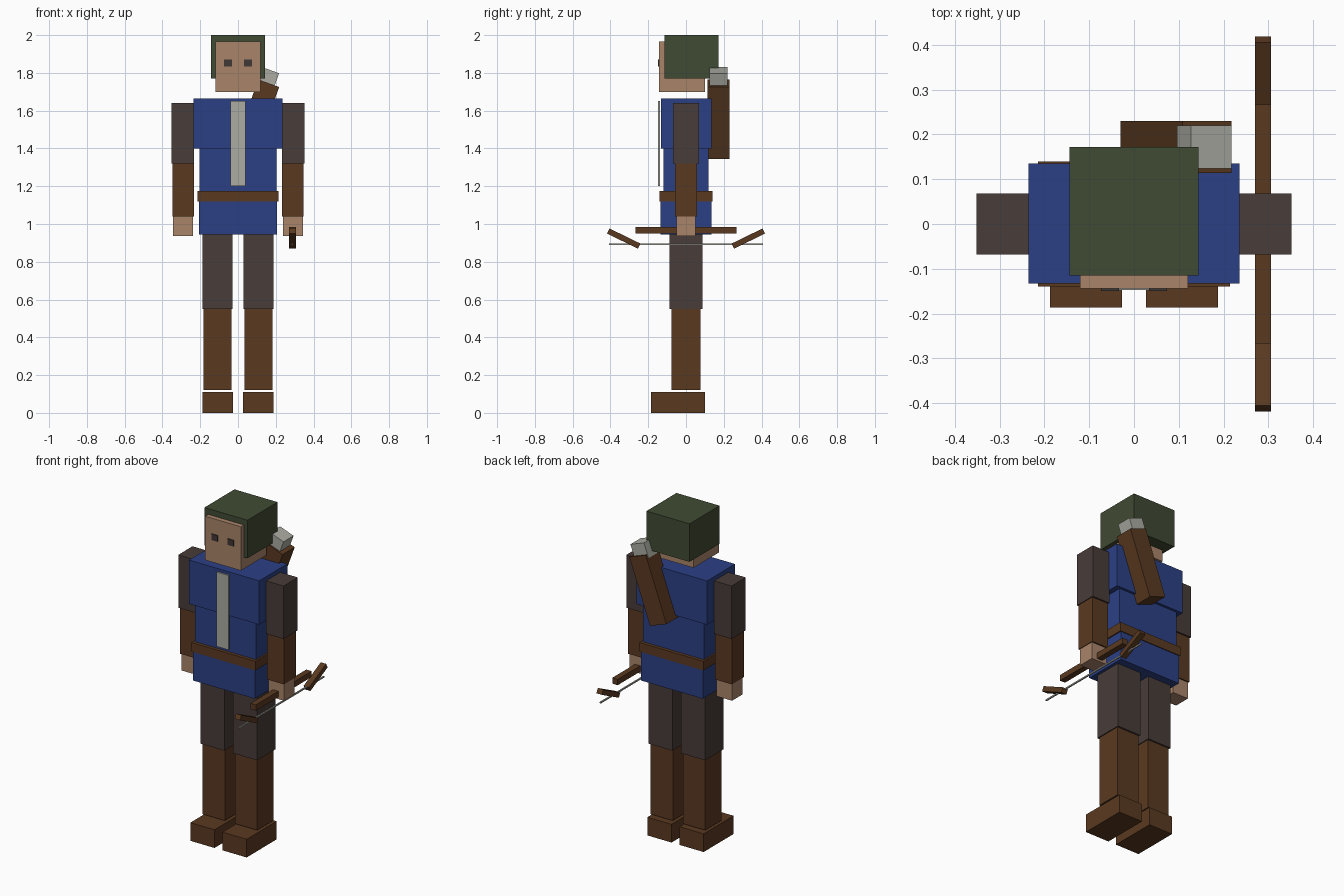
import bpy
from math import radians
from mathutils import Matrix

cube = bpy.data.objects.get("Cube")
if cube:
    bpy.data.objects.remove(cube, do_unlink=True)


def material(name, r, g, b):
    """Flat material from 0-255 display colour, converted to linear."""
    lin = [((c / 255 + 0.055) / 1.055) ** 2.4 for c in (r, g, b)] + [1.0]
    mat = bpy.data.materials.new(name)
    mat.use_nodes = True
    mat.diffuse_color = lin
    bsdf = mat.node_tree.nodes["Principled BSDF"]
    bsdf.inputs["Base Color"].default_value = lin
    bsdf.inputs["Roughness"].default_value = 0.9
    return mat


BLUE = material("tunic_blue", 43, 64, 134)
BROWN = material("leather_brown", 90, 57, 32)
DARK = material("cloth_dark", 72, 60, 56)
SKIN = material("skin", 170, 133, 106)
GREEN = material("hood_green", 64, 74, 51)
PALE = material("pale_grey", 172, 172, 164)
EYE = material("eye_dark", 63, 55, 53)


def block(name, mat, center, size, axis="X", angle=0):
    """Box of a given size, turned about its own centre."""
    bpy.ops.mesh.primitive_cube_add(size=1)
    obj = bpy.context.object
    obj.name = name
    turn = Matrix.Rotation(radians(angle), 4, axis)
    obj.data.transform(turn @ Matrix.Diagonal((*size, 1)))
    obj.location = center
    obj.data.materials.append(mat)
    return obj


def span(name, mat, x, y, z):
    """Box given by its (low, high) extent on each axis."""
    ext = (x, y, z)
    return block(name, mat, [(a + b) / 2 for a, b in ext], [b - a for a, b in ext])


def pair(name, mat, x, y, z):
    """The same box on the left (+x) and right (-x)."""
    span("left_" + name, mat, x, y, z)
    span("right_" + name, mat, (-x[1], -x[0]), y, z)


# Head
span("head", SKIN, (-0.12, 0.12), (-0.144, 0.10), (1.70, 1.965))
span("hood", GREEN, (-0.144, 0.144), (-0.115, 0.172), (1.77, 2.0))
pair("eye", EYE, (0.033, 0.074), (-0.149, -0.14), (1.835, 1.872))

# Torso
span("chest", BLUE, (-0.235, 0.235), (-0.133, 0.135), (1.40, 1.665))
span("waist", BLUE, (-0.203, 0.203), (-0.12, 0.12), (1.12, 1.40))
span("skirt", BLUE, (-0.207, 0.207), (-0.135, 0.135), (0.945, 1.13))
span("belt", BROWN, (-0.214, 0.214), (-0.14, 0.14), (1.12, 1.175))
span("front_strip", PALE, (-0.04, 0.04), (-0.147, -0.138), (1.20, 1.65))

# Arms
pair("sleeve", DARK, (0.234, 0.352), (-0.068, 0.068), (1.32, 1.64))
pair("forearm", BROWN, (0.234, 0.347), (-0.058, 0.058), (1.04, 1.32))
pair("hand", SKIN, (0.238, 0.343), (-0.05, 0.05), (0.937, 1.04))

# Legs
pair("thigh", DARK, (0.029, 0.189), (-0.088, 0.088), (0.55, 0.945))
pair("shin", BROWN, (0.034, 0.183), (-0.078, 0.078), (0.122, 0.55))
pair("boot", BROWN, (0.027, 0.188), (-0.186, 0.10), (0, 0.11))

# Bow held in the left hand
span("bow_grip", BROWN, (0.27, 0.306), (-0.267, 0.267), (0.95, 0.985))
for label, side in (("front", -1), ("back", 1)):
    block("bow_limb_" + label, BROWN, (0.288, side * 0.33, 0.923),
          (0.036, 0.182, 0.03), "X", side * 26)
span("bow_string", PALE, (0.284, 0.292), (-0.407, 0.407), (0.889, 0.897))

# Quiver slung across the back, with fletching at its mouth
block("quiver", BROWN, (0.094, 0.172, 1.555), (0.117, 0.116, 0.404), "Y", 20)
block("fletching", PALE, (0.157, 0.172, 1.772), (0.096, 0.096, 0.09), "Y", 20)
